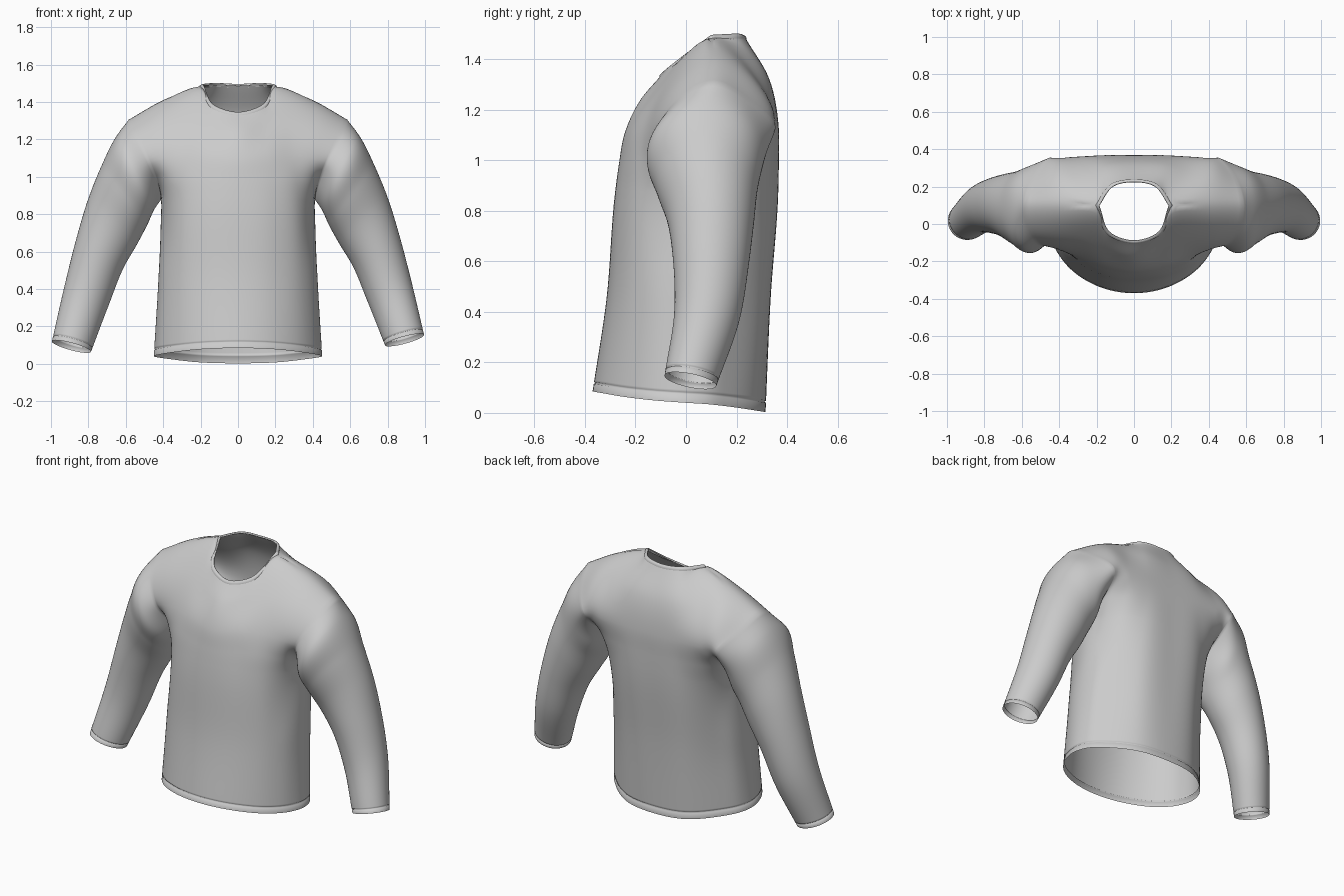
import bpy, bmesh, math
from mathutils import Vector as V

if "Cube" in bpy.data.objects:
    bpy.data.objects.remove(bpy.data.objects["Cube"])

N = 8  # samples per control segment

# Right half control columns (centre to side seam / armhole), each hem to top
FRONT = [
    [(0, -.37, .085), (0, -.315, .45), (0, -.28, .88), (0, -.265, .99), (0, -.245, 1.1), (0, -.18, 1.24), (0, -.10, 1.335)],
    [(.2, -.33, .078), (.19, -.285, .45), (.18, -.255, .88), (.17, -.24, 1.0), (.16, -.215, 1.12), (.145, -.13, 1.27), (.13, -.06, 1.37)],
    [(.36, -.22, .06), (.335, -.2, .45), (.31, -.19, .88), (.305, -.185, 1.0), (.30, -.165, 1.12), (.26, -.07, 1.32), (.2, .1, 1.485)],
    [(.43, -.11, .048), (.405, -.1, .45), (.385, -.09, .88), (.39, -.12, .98), (.41, -.135, 1.1), (.42, -.05, 1.29), (.4, .11, 1.41)],
    [(.45, 0, .04), (.425, .03, .45), (.41, .08, .88), (.43, -.03, .97), (.475, -.115, 1.08), (.55, -.05, 1.225), (.585, .11, 1.305)],
]
BACK = [
    [(0, .315, .003), (0, .335, .45), (0, .365, .88), (0, .367, 1.0), (0, .367, 1.13), (0, .33, 1.32), (0, .235, 1.485)],
    [(.2, .285, .008), (.2, .31, .45), (.2, .35, .88), (.19, .36, 1.0), (.18, .366, 1.13), (.16, .32, 1.33), (.12, .21, 1.49)],
    [(.36, .17, .025), (.34, .2, .45), (.33, .28, .88), (.33, .32, 1.0), (.33, .358, 1.13), (.29, .28, 1.33), (.2, .1, 1.485)],
    [(.43, .08, .035), (.405, .12, .45), (.385, .2, .88), (.395, .27, 1.0), (.415, .352, 1.14), (.42, .27, 1.31), (.4, .11, 1.41)],
    [(.45, 0, .04), (.425, .03, .45), (.41, .08, .88), (.42, .2, .98), (.45, .355, 1.13), (.54, .25, 1.235), (.585, .11, 1.305)],
]
# Sleeve stations: outer x,z / inner x,z / front y, back y
SLEEVE = [
    (.655, 1.21, .445, .83, -.155, .31),
    (.73, 1.06, .485, .745, -.12, .285),
    (.80, .89, .54, .645, -.075, .27),
    (.865, .68, .61, .53, -.052, .25),
    (.925, .45, .69, .34, -.046, .215),
    (.995, .155, .786, .10, -.085, .12),
]


def spline(p, pre=None, post=None):
    """Smooth curve through p, with optional neighbours beyond the ends."""
    q = [2 * p[0] - p[1] if pre is None else pre] + list(p)
    q.append(2 * p[-1] - p[-2] if post is None else post)
    d = [max((b - a).length, 1e-5) for a, b in zip(q, q[1:])]
    tan = lambda i: ((q[i] - q[i-1]) / d[i-1] * d[i] + (q[i+1] - q[i]) / d[i] * d[i-1]) / (d[i-1] + d[i])
    out = []
    for i in range(1, len(q) - 2):
        m0, m1 = tan(i) * d[i], tan(i + 1) * d[i]
        for k in range(N):
            t = k / N
            out.append(q[i] * (2*t**3 - 3*t*t + 1) + m0 * (t**3 - 2*t*t + t)
                       + q[i+1] * (3*t*t - 2*t**3) + m1 * (t**3 - t*t))
    return out + [p[-1].copy()]


def mirror(p, s=-1):
    return V((p.x * s, p.y, p.z))


def columns(net, other):
    res = []
    for c, col in enumerate(net):
        res.append(spline([V(p) for p in col], post=V(other[c][5]) if c >= 2 else None))
    return res


def panel(cols, other):
    rows = []
    for r in range(len(cols[0])):
        p = [c[r] for c in cols]
        pre = mirror(p[1])
        if r == len(cols[0]) - 1:      # neckline, then shoulder line
            rows.append(spline(p[:3], pre)[:-1] + spline(p[2:]))
        else:
            rows.append(spline(p, pre, other[3][r] if r <= 2 * N else None))
    return rows


def add_grid(bm, rows, s=1):
    vs = [[bm.verts.new(mirror(p, s)) for p in row] for row in rows]
    for a, b in zip(vs, vs[1:]):
        for i in range(len(a) - 1):
            f = [a[i], a[i+1], b[i+1], b[i]]
            bm.faces.new(f if s > 0 else f[::-1])


def stitched(rows, centre):
    """Add a shallow stitch groove just inside the open edge rows[0]."""
    extra = []
    for t, depth in ((.66, 0), (.74, .006), (.82, 0)):
        row = [a.lerp(b, t) for a, b in zip(rows[0], rows[1])]
        extra.append([p + (centre - p).normalized() * depth for p in row])
    return [rows[0]] + extra + rows[1:]


def finish(bm, name):
    bmesh.ops.remove_doubles(bm, verts=bm.verts, dist=.0008)
    bmesh.ops.recalc_face_normals(bm, faces=bm.faces)
    me = bpy.data.meshes.new(name)
    bm.to_mesh(me)
    bm.free()
    ob = bpy.data.objects.new(name, me)
    bpy.context.collection.objects.link(ob)
    for f in me.polygons:
        f.use_smooth = True
    return ob


# Torso panels
fc, bc = columns(FRONT, BACK), columns(BACK, FRONT)
bc[4][:2 * N + 1] = [p.copy() for p in fc[4][:2 * N + 1]]
front, back = panel(fc, bc), panel(bc, fc)
armhole = [r[-1] for r in front[2 * N:]] + [r[-1] for r in back[2 * N:]][::-1][1:]
neck = front[-1][:2 * N + 1] + back[-1][:2 * N + 1][::-1][1:]

bm = bmesh.new()
for s in (1, -1):
    for rows in (front, back):
        add_grid(bm, stitched(rows, V((0, 0, .05))), s)

# Sleeves, the one on the -x side hanging slightly lower at the cuff
for s, drop in ((1, 0), (-1, .035)):
    rings = [armhole]
    for k, (ox, oz, ix, iz, yf, yb) in enumerate(SLEEVE):
        f = k / (len(SLEEVE) - 1)
        c = V(((ox + ix) / 2, (yf + yb) / 2, (oz + iz) / 2 - drop * f * f))
        a = V(((ox - ix) / 2, 0, (oz - iz) / 2))
        b = V((0, (yf - yb) / 2, .02 * f * f))
        n = len(armhole) - 1
        rings.append([c - a * math.cos(2 * math.pi * j / n) + b * math.sin(2 * math.pi * j / n)
                      for j in range(n + 1)])
    lines = [spline(list(l)) for l in zip(*rings)]
    rows = [list(r) for r in zip(*lines)][::-1]
    add_grid(bm, stitched(rows, c), s)
finish(bm, "shirt_body_and_sleeves")

# Collar band following the neckline
bm = bmesh.new()
profile = [(1.03, -.008), (1.025, .002), (1.0, .007), (.95, .012), (.93, .010), (.925, .002)]
band = [[V((p.x * k, .075 + (p.y - .075) * k, p.z + dz)) for p in neck] for k, dz in profile]
for s in (1, -1):
    add_grid(bm, band, s)
finish(bm, "collar_band")
